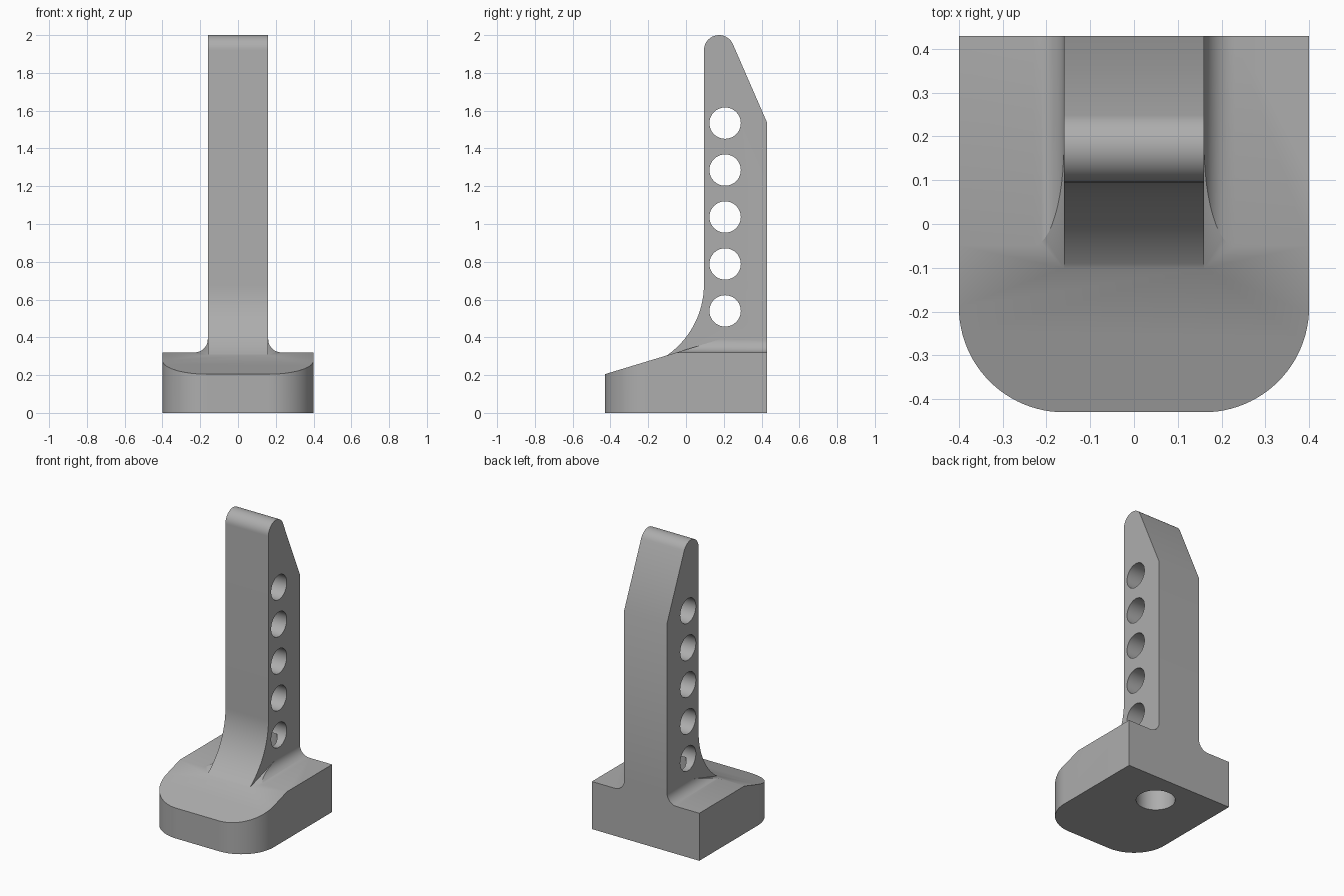
import bpy, bmesh
from math import sin, cos, radians, atan2, acos, pi

if "Cube" in bpy.data.objects:
    bpy.data.objects.remove(bpy.data.objects["Cube"])

grey = bpy.data.materials.new("plain grey")
grey.use_nodes = True
colour = (0.42, 0.42, 0.42, 1)
grey.diffuse_color = colour
grey.node_tree.nodes["Principled BSDF"].inputs["Base Color"].default_value = colour

HALF_W, HALF_D, POST_W = 0.40, 0.43, 0.16


def arc(cu, cv, r, start, end, steps=16):
    """Points on an arc, angles in radians."""
    angles = [start + (end - start) * i / steps for i in range(steps + 1)]
    return [(cu + r * cos(a), cv + r * sin(a)) for a in angles]


def prism(name, outline, axis, low, high):
    """Extrude a closed 2D outline along x, y or z."""
    place = {"x": lambda u, v, w: (w, u, v),
             "y": lambda u, v, w: (u, w, v),
             "z": lambda u, v, w: (u, v, w)}[axis]
    bm = bmesh.new()
    ends = [[bm.verts.new(place(u, v, w)) for u, v in outline] for w in (low, high)]
    for ring in ends:
        bm.faces.new(ring)
    n = len(outline)
    for i in range(n):
        j = (i + 1) % n
        bm.faces.new((ends[0][i], ends[0][j], ends[1][j], ends[1][i]))
    bmesh.ops.recalc_face_normals(bm, faces=bm.faces)
    mesh = bpy.data.meshes.new(name)
    bm.to_mesh(mesh)
    bm.free()
    mesh.materials.append(grey)
    obj = bpy.data.objects.new(name, mesh)
    bpy.context.collection.objects.link(obj)
    return obj


def combine(target, tool, operation):
    """Apply a boolean and remove the tool."""
    mod = target.modifiers.new("cut", "BOOLEAN")
    mod.object, mod.operation, mod.solver = tool, operation, "EXACT"
    bpy.context.view_layer.objects.active = target
    bpy.ops.object.modifier_apply(modifier=mod.name)
    bpy.data.objects.remove(tool)


# Base: block section with a fillet rising to the post on each side
R_FIL, TOP = 0.07, 0.32
right = [(HALF_W, 0), (HALF_W, TOP)]
right += arc(POST_W + R_FIL, TOP + R_FIL, R_FIL, 1.5 * pi, pi, 12)
right += [(POST_W - 0.01, TOP + R_FIL)]
section = right + [(-x, z) for x, z in reversed(right)]
stand = prism("stand", section, "y", -HALF_D - 0.1, HALF_D)

# Rounded front corners
R_COR = 0.24
plan = [(HALF_W, 0.6), (-HALF_W, 0.6)]
plan += arc(-HALF_W + R_COR, -HALF_D + R_COR, R_COR, pi, 1.5 * pi, 24)
plan += arc(HALF_W - R_COR, -HALF_D + R_COR, R_COR, 1.5 * pi, 2 * pi, 24)
combine(stand, prism("plan_cutter", plan, "z", -0.1, 1), "INTERSECT")


# Sloping front of the base, which also trims the fillets
def slope(y):
    return 0.335 + 0.303 * y


combine(stand, prism("slope_cutter", [(-1, slope(-1)), (1, slope(1)), (1, 2), (-1, 2)],
                     "x", -1, 1), "DIFFERENCE")

# Upright post: curved foot, rounded tip, slanted back
FRONT, R_FOOT, Z_FOOT = 0.095, 0.458, 0.68
R_TIP = 0.08
lean = atan2(0.403, 0.915)
foot_end = -acos((R_FOOT - 0.2) / R_FOOT)
profile = [(HALF_D, 0.1), (-0.1, 0.1)]
profile += arc(FRONT - R_FOOT, Z_FOOT, R_FOOT, foot_end, 0, 24)
profile += arc(FRONT + R_TIP, 2 - R_TIP, R_TIP, pi, lean, 20)
profile += [(HALF_D, 1.535)]
combine(stand, prism("post", profile, "x", -POST_W, POST_W), "UNION")

# Row of cross holes and the socket from below
HOLE_Y = 0.207
for i in range(5):
    ring = arc(HOLE_Y, 0.54 + 0.2485 * i, 0.083, 0, 2 * pi, 48)[:-1]
    combine(stand, prism("cross_hole", ring, "x", -0.5, 0.5), "DIFFERENCE")
socket = arc(0, HOLE_Y, 0.12, 0, 2 * pi, 48)[:-1]
combine(stand, prism("socket_hole", socket, "z", -0.1, 0.5), "DIFFERENCE")

# Smooth curves, sharp edges
bpy.ops.object.select_all(action="DESELECT")
stand.select_set(True)
bpy.context.view_layer.objects.active = stand
bpy.ops.object.shade_smooth_by_angle(angle=radians(25))
